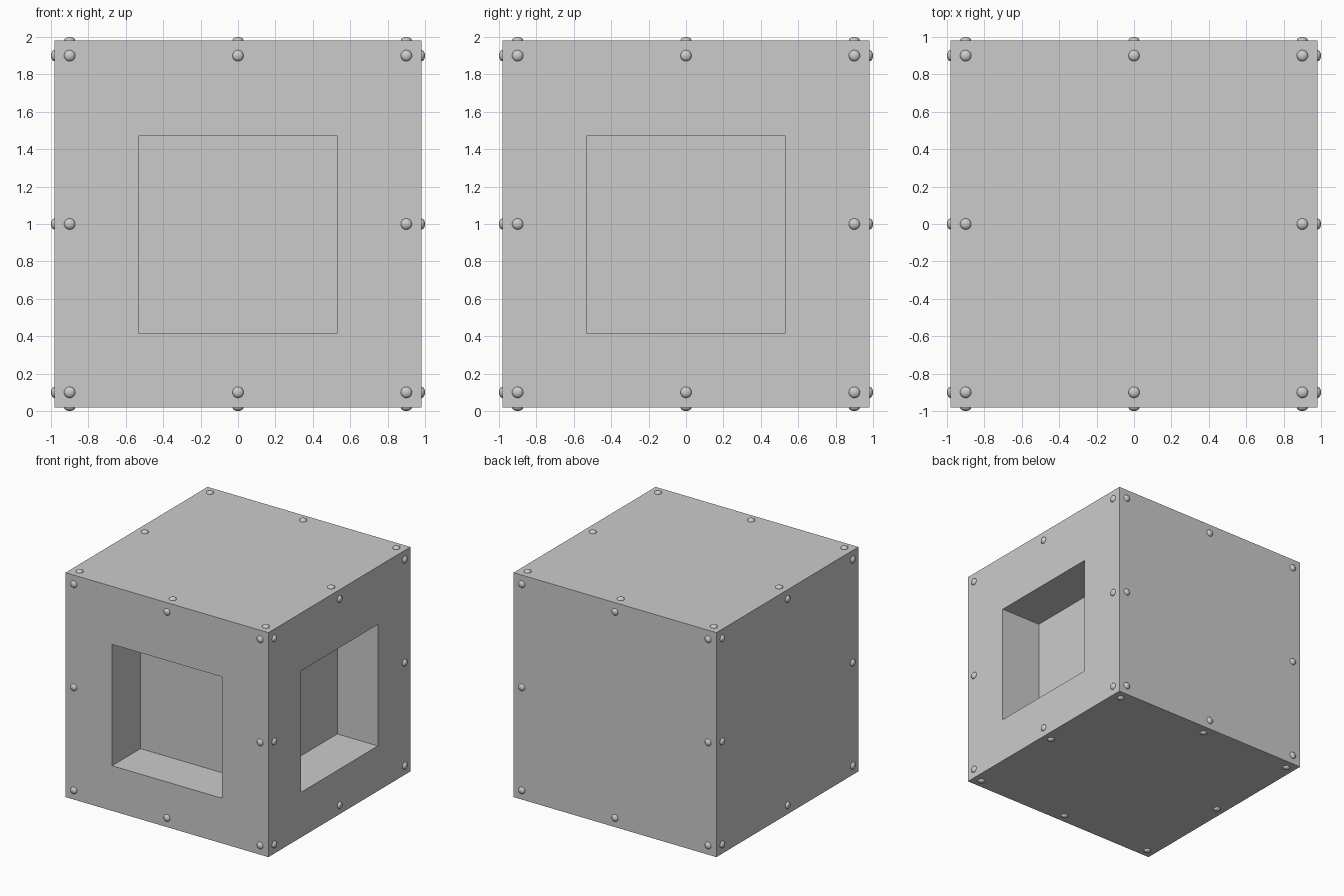
import bpy, bmesh
from mathutils import Vector, Matrix

if "Cube" in bpy.data.objects:
    bpy.data.objects.remove(bpy.data.objects["Cube"])

H = 0.98            # half size of the crate body
MID = Vector((0, 0, 1.0))
WIN, WIN_Z, DEPTH = 0.53, 0.944, 0.392   # window half size, centre height, depth


def new_object(name, bm):
    mesh = bpy.data.meshes.new(name)
    bm.to_mesh(mesh)
    bm.free()
    obj = bpy.data.objects.new(name, mesh)
    bpy.context.collection.objects.link(obj)
    return obj


def box(name, centre, size):
    bm = bmesh.new()
    bmesh.ops.create_cube(bm, size=1, matrix=Matrix.Translation(centre) @ Matrix.Diagonal((*size, 1)))
    return new_object(name, bm)


# Body with square recesses in the front and right faces
body = box("body", MID, (2 * H,) * 3)
cut = DEPTH + 0.1
off = H - DEPTH + cut / 2
for name, centre, size in (
        ("front_recess_cutter", (0, -off, WIN_Z), (2 * WIN, cut, 2 * WIN)),
        ("right_recess_cutter", (off, 0, WIN_Z), (cut, 2 * WIN, 2 * WIN))):
    cutter = box(name, centre, size)
    mod = body.modifiers.new(name, 'BOOLEAN')
    mod.operation, mod.solver, mod.object = 'DIFFERENCE', 'EXACT', cutter
    # Bake the cut, then drop the cutter
    deps = bpy.context.evaluated_depsgraph_get()
    mesh = bpy.data.meshes.new_from_object(body.evaluated_get(deps))
    body.modifiers.clear()
    body.data = mesh
    bpy.data.objects.remove(cutter)

# Eight domed rivets around the border of each face
faces = {"front": (0, -1, 0), "back": (0, 1, 0), "left": (-1, 0, 0),
         "right": (1, 0, 0), "top": (0, 0, 1), "bottom": (0, 0, -1)}
for name, normal in faces.items():
    n = Vector(normal)
    turn = n.to_track_quat('Z', 'Y').to_matrix().to_4x4()
    bm = bmesh.new()
    for u in (-0.9, 0, 0.9):
        for v in (-0.9, 0, 0.9):
            if u or v:
                place = Matrix.Translation(MID) @ turn @ Matrix.Translation((u, v, H))
                bmesh.ops.create_uvsphere(bm, u_segments=20, v_segments=12, radius=1,
                                          matrix=place @ Matrix.Diagonal((0.03, 0.03, 0.02, 1)))
    for f in bm.faces:
        f.smooth = True
    new_object(name + "_rivets", bm)
